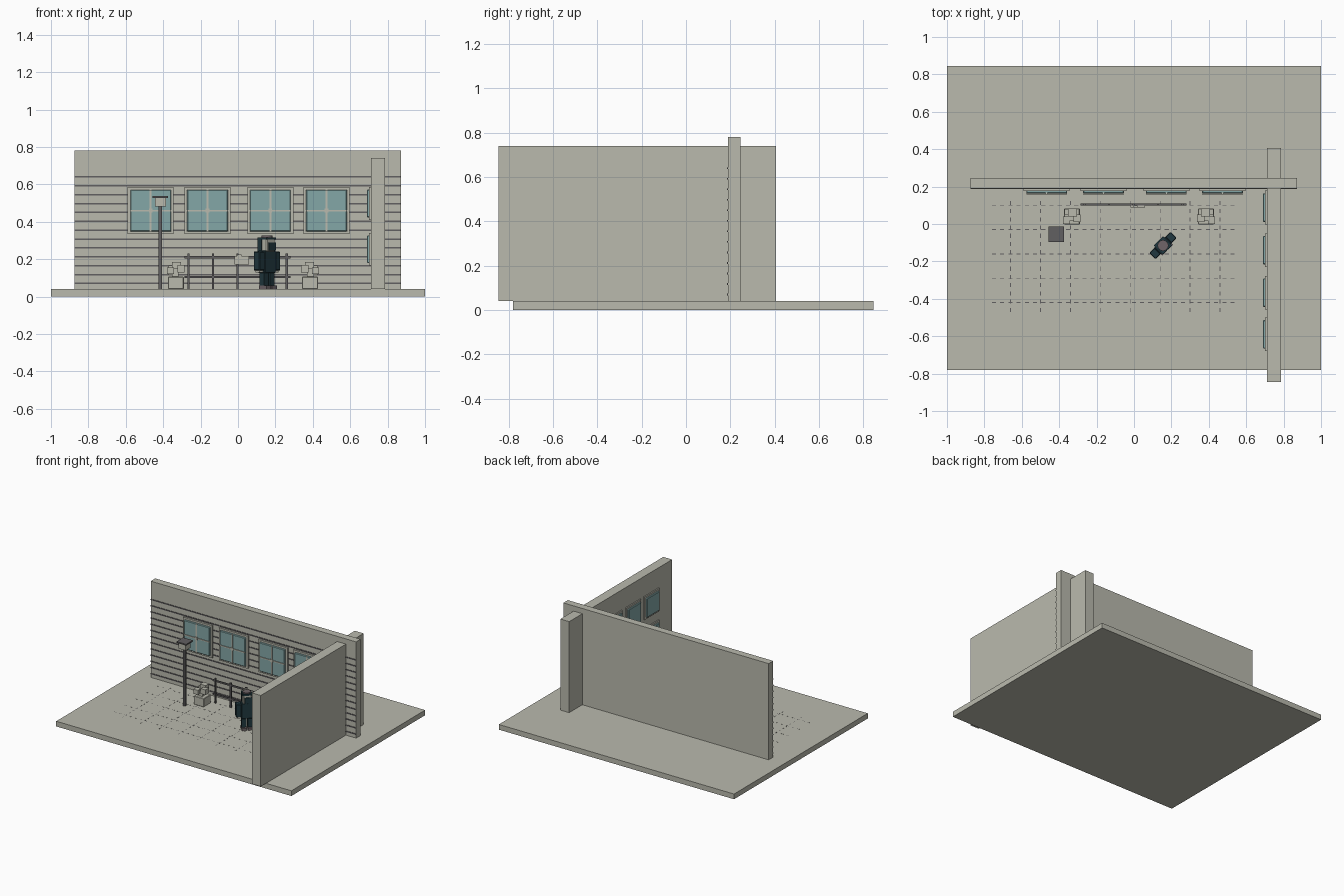
import bpy, bmesh, math
from mathutils import Matrix, Vector


def material(name, rgb):
    m = bpy.data.materials.new(name)
    m.diffuse_color = (*rgb, 1)
    return m


STONE = material("warm_grey", (0.49, 0.49, 0.42))
METAL = material("dark_grey", (0.12, 0.115, 0.12))
GLASS = material("pale_teal", (0.23, 0.39, 0.39))
CLOTH = material("dark_teal", (0.015, 0.04, 0.05))
HAIR = material("brown_grey", (0.16, 0.13, 0.14))


def boxes(name, spans, mat, bevel=0.0, matrix=None):
    """One object made of boxes, each given as (x0, x1, y0, y1, z0, z1)."""
    bm = bmesh.new()
    for x0, x1, y0, y1, z0, z1 in spans:
        centre = Vector(((x0 + x1) / 2, (y0 + y1) / 2, (z0 + z1) / 2))
        size = Matrix.Diagonal((x1 - x0, y1 - y0, z1 - z0, 1))
        bmesh.ops.create_cube(bm, size=1, matrix=Matrix.Translation(centre) @ size)
    mesh = bpy.data.meshes.new(name)
    bm.to_mesh(mesh)
    bm.free()
    mesh.materials.append(mat)
    ob = bpy.data.objects.new(name, mesh)
    bpy.context.collection.objects.link(ob)
    if matrix:
        ob.matrix_world = matrix
    if bevel:
        mod = ob.modifiers.new("bevel", 'BEVEL')
        mod.width, mod.segments = bevel, 1
    return ob


def window(name, w, h, bars, matrix):
    """Wall window facing local -y, with its back on y = 0."""
    a, b, f = w / 2, h / 2, 0.014
    frame = [(-a, a, -0.014, 0, b - f, b), (-a, a, -0.014, 0, -b, f - b),
             (-a, f - a, -0.014, 0, f - b, b - f), (a - f, a, -0.014, 0, f - b, b - f)]
    boxes(name + "_frame", frame, STONE, 0, matrix)
    boxes(name + "_glass", [(f - a, a - f, -0.026, 0, f - b, b - f)], GLASS, 0.004, matrix)
    if bars:
        boxes(name + "_bars", [(-0.005, 0.005, -0.031, -0.02, f - b, b - f),
                               (f - a, a - f, -0.031, -0.02, -0.004, 0.004),
                               (-0.01, 0.01, -0.033, -0.02, -0.01, 0.01)], STONE, 0, matrix)


# Ground slab and the two walls
boxes("ground", [(-1, 1, -0.78, 0.845, 0, 0.04)], STONE)
boxes("back_wall", [(-0.875, 0.872, 0.19, 0.245, 0.04, 0.78)], STONE)
boxes("side_wall", [(0.71, 0.785, -0.845, 0.405, 0.04, 0.74)], STONE)

# Horizontal board lines across the back wall
boxes("board_lines", [(-0.875, 0.872, 0.186, 0.191, z - 0.004, z + 0.004)
                      for z in [0.07 + 0.0475 * i for i in range(13)]], METAL)

# Dashed paving joints
joints = []
for i in range(5):
    y = -0.42 + 0.13 * i
    joints += [(x, x + 0.022, y - 0.002, y + 0.002, 0.039, 0.0404)
               for x in [-0.76 + 0.044 * k for k in range(30)]]
for i in range(8):
    x = -0.66 + 0.16 * i
    joints += [(x - 0.002, x + 0.002, y, y + 0.022, 0.039, 0.0404)
               for y in [-0.47 + 0.044 * k for k in range(14)]]
boxes("paving_joints", joints, METAL)

# Windows: one row on the back wall, two rows on the side wall
for i, x in enumerate((-0.467, -0.163, 0.173, 0.473)):
    window(f"back_window_{i}", 0.246, 0.25, True, Matrix.Translation((x, 0.19, 0.46)))
turn = Matrix.Rotation(-math.pi / 2, 4, 'Z')
for i, y in enumerate((0.088, -0.14, -0.367, -0.59)):
    for j, z in enumerate((0.498, 0.253)):
        window(f"side_window_{i}_{j}", 0.18, 0.176, False,
               Matrix.Translation((0.715, y, z)) @ turn)

# Street lamp
boxes("lamp_post", [(-0.424, -0.406, -0.064, -0.046, 0.04, 0.485)], METAL)
boxes("lamp_head", [(-0.445, -0.385, -0.085, -0.025, 0.482, 0.527)], STONE)
boxes("lamp_cap", [(-0.456, -0.374, -0.096, -0.014, 0.527, 0.537)], METAL)

# Railing with a small sign
rail = [(-0.285, 0.28, 0.1, 0.109, z - 0.006, z + 0.006) for z in (0.105, 0.21)]
rail += [(x - 0.006, x + 0.006, 0.099, 0.11, 0.04, 0.23)
         for x in (-0.265, -0.134, -0.003, 0.128, 0.26)]
boxes("railing", rail, METAL)
boxes("sign", [(-0.02, 0.058, 0.088, 0.099, 0.172, 0.217),
               (-0.005, 0.02, 0.088, 0.099, 0.217, 0.226)], STONE)

# Planters topped with blocky shrubs
for i, (cx, s) in enumerate(((-0.332, 1), (0.385, -1))):
    place = Matrix.Translation((cx, 0.04, 0.04))
    boxes(f"planter_{i}", [(-0.042, 0.042, -0.042, 0.042, 0, 0.066)], STONE, 0.003, place)
    boxes(f"shrub_{i}", [(-0.02, 0.015, -0.02, 0.02, 0.06, 0.11),
                         (-0.047, -0.01, -0.04, 0.0, 0.08, 0.115),
                         (-0.02, 0.028, 0.0, 0.043, 0.1, 0.146),
                         (0.008, 0.047, -0.03, 0.012, 0.09, 0.13),
                         (-0.04, -0.005, 0.01, 0.04, 0.075, 0.125)],
          STONE, 0, place @ Matrix.Diagonal((s, 1, 1, 1)))

# Standing person, built facing local -y and then turned
body = Matrix.Translation((0.155, -0.115, 0.04)) @ Matrix.Rotation(math.radians(45), 4, 'Z')
boxes("shoes", [(s * 0.022 - 0.018, s * 0.022 + 0.018, -0.035, 0.02, 0, 0.018)
                for s in (-1, 1)], HAIR, 0, body)
boxes("trousers", [(s * 0.022 - 0.017, s * 0.022 + 0.017, -0.018, 0.018, 0.018, 0.1)
                   for s in (-1, 1)], CLOTH, 0, body)
boxes("coat", [(-0.042, 0.042, -0.026, 0.026, 0.085, 0.205)], CLOTH, 0.004, body)
boxes("sleeves", [(s * 0.06 - 0.02, s * 0.06 + 0.02, -0.024, 0.024, 0.1, 0.2)
                  for s in (-1, 1)], CLOTH, 0.004, body)
boxes("hands", [(s * 0.06 - 0.013, s * 0.06 + 0.013, -0.015, 0.015, 0.088, 0.1)
                for s in (-1, 1)], STONE, 0, body)
boxes("head", [(-0.032, 0.032, -0.03, 0.03, 0.2, 0.272)], STONE, 0.006, body)
boxes("hood", [(-0.035, 0.035, 0.005, 0.035, 0.2, 0.277),
               (-0.035, 0.035, -0.033, 0.01, 0.265, 0.277),
               (-0.02, 0.034, -0.034, -0.028, 0.205, 0.25)], CLOTH, 0, body)

# Round crown on the head
bpy.ops.mesh.primitive_cylinder_add(vertices=16, radius=0.029, depth=0.012,
                                    location=(0.155, -0.115, 0.32))
crown = bpy.context.object
crown.name = "hat_crown"
crown.data.materials.append(HAIR)
bpy.ops.object.shade_smooth_by_angle()
